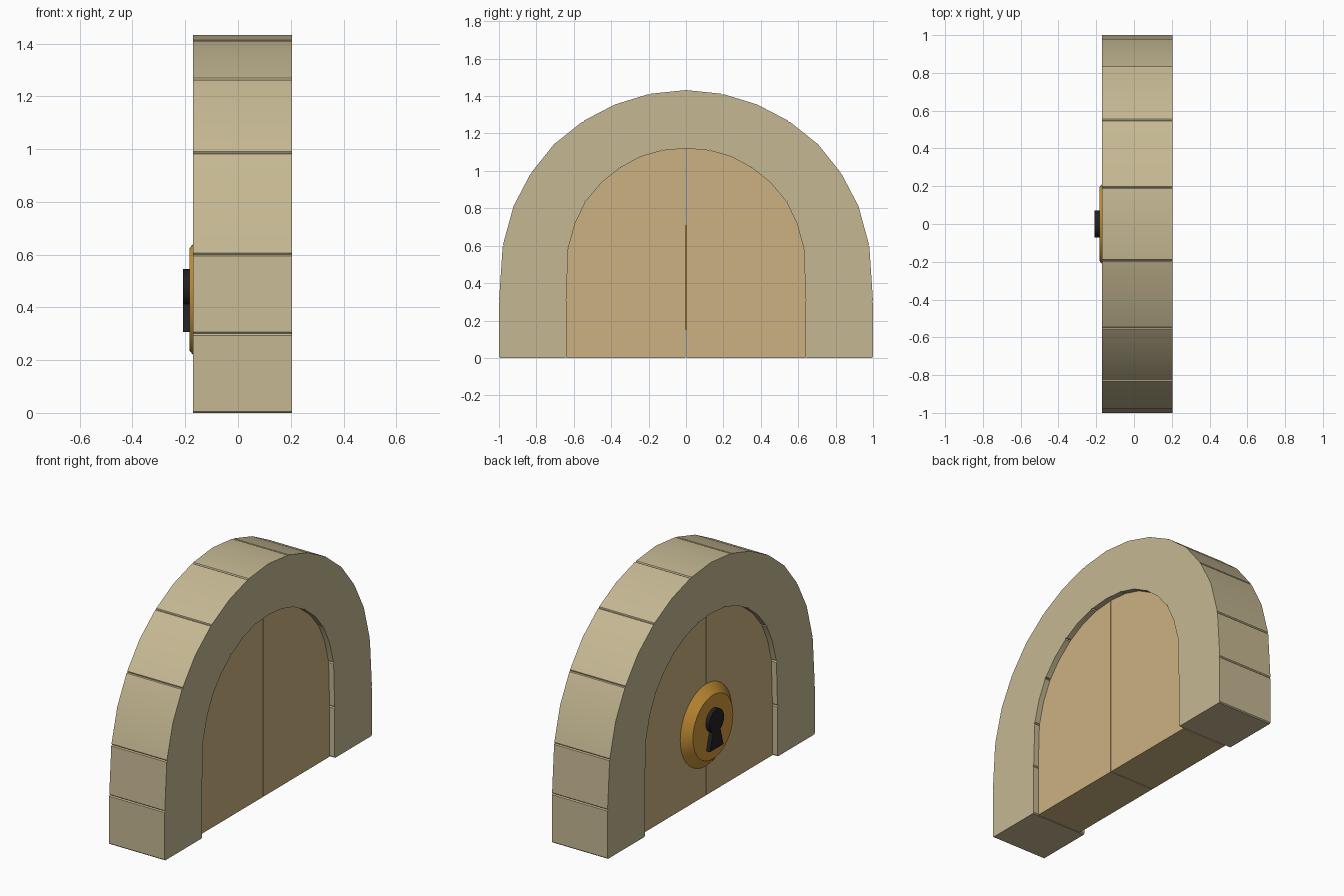
import bpy, bmesh, math

if "Cube" in bpy.data.objects:
    bpy.data.objects.remove(bpy.data.objects["Cube"])

X0, X1 = -0.17, 0.205      # stone depth
D0, D1 = -0.136, 0.171     # door depth
LOCK_Z = 0.43


def material(name, rgb):
    m = bpy.data.materials.new(name)
    m.diffuse_color = (*rgb, 1)
    m.use_nodes = True
    m.node_tree.nodes["Principled BSDF"].inputs["Base Color"].default_value = m.diffuse_color
    return m


STONE = material("sandstone", (0.56, 0.48, 0.29))
WOOD = material("wood", (0.60, 0.44, 0.22))
GOLD = material("brass", (0.62, 0.31, 0.04))
BLACK = material("black", (0.015, 0.015, 0.015))


def chamfer(pts, corners, size):
    """Cut the listed corners of a 2D outline."""
    out = []
    for i, (y, z) in enumerate(pts):
        if i not in corners:
            out.append((y, z))
            continue
        for ny, nz in (pts[i - 1], pts[(i + 1) % len(pts)]):
            d = math.hypot(ny - y, nz - z)
            out.append((y + (ny - y) * size / d, z + (nz - z) * size / d))
    return out


def loft(name, rings, mat, smooth=True):
    """Solid from matching (x, outline in y-z) rings."""
    bm = bmesh.new()
    loops = [[bm.verts.new((x, y, z)) for y, z in pts] for x, pts in rings]
    n = len(loops[0])
    for a, b in zip(loops, loops[1:]):
        for i in range(n):
            j = (i + 1) % n
            bm.faces.new((a[i], a[j], b[j], b[i]))
    bm.faces.new(loops[0])
    bm.faces.new(loops[-1])
    bmesh.ops.recalc_face_normals(bm, faces=bm.faces)
    me = bpy.data.meshes.new(name)
    bm.to_mesh(me)
    bm.free()
    me.materials.append(mat)
    ob = bpy.data.objects.new(name, me)
    bpy.context.collection.objects.link(ob)
    if smooth:
        bpy.ops.object.select_all(action='DESELECT')
        ob.select_set(True)
        bpy.context.view_layer.objects.active = ob
        bpy.ops.object.shade_smooth_by_angle(angle=math.radians(25))
    return ob


def circle(r, cz, n=48):
    return [(r * math.cos(2 * math.pi * i / n), cz + r * math.sin(2 * math.pi * i / n))
            for i in range(n)]


# arch profiles, from the ground to the crown, mirrored about y = 0
outer_half = [(-1, 0), (-1, .30), (-.98, .60), (-.922, .812), (-.83, .987), (-.705, 1.143),
              (-.551, 1.266), (-.38, 1.355), (-.194, 1.412), (0, 1.432)]
inner_half = [(-.64, 0), (-.64, .31), (-.63, .585), (-.592, .722), (-.535, .838), (-.452, .937),
              (-.355, 1.015), (-.245, 1.075), (-.127, 1.109), (0, 1.12)]
outer = outer_half + [(-y, z) for y, z in outer_half[-2::-1]]
inner = inner_half + [(-y, z) for y, z in inner_half[-2::-1]]

# eleven arch stones with small chamfers at the joints
joints = [0, 1, 2, 4, 6, 8, 10, 12, 14, 16, 17, 18]
for k, (a, b) in enumerate(zip(joints, joints[1:])):
    o, i = outer[a:b + 1], inner[a:b + 1][::-1]
    m = len(o)
    prof = chamfer(o + i, (0, m - 1, m, 2 * m - 1), 0.006)
    loft(f"arch_stone_{k + 1}", [(X0, prof), (X1, prof)], STONE)

# two door leaves with a narrow gap
GAP = 0.0015
for name, s in (("left_door", 1), ("right_door", -1)):
    prof = [(s * min(y, -GAP), z) for y, z in inner_half] + [(-s * GAP, 0)]
    loft(name, [(D0, prof), (D1, prof)], WOOD)

# conical lock plate
loft("lock_plate", [(-0.112, circle(.278, LOCK_Z)), (-0.183, circle(.195, LOCK_Z))], GOLD)

# keyhole: round head with flared skirt
KR, KZ = 0.071, 0.474
head = [(KR * math.cos(math.radians(t)), KZ + KR * math.sin(math.radians(t)))
        for t in range(-60, 241, 12)]
key = head + [(-.065, .307), (.065, .307)]
loft("keyhole", [(-0.16, key), (-0.208, key)], BLACK)
